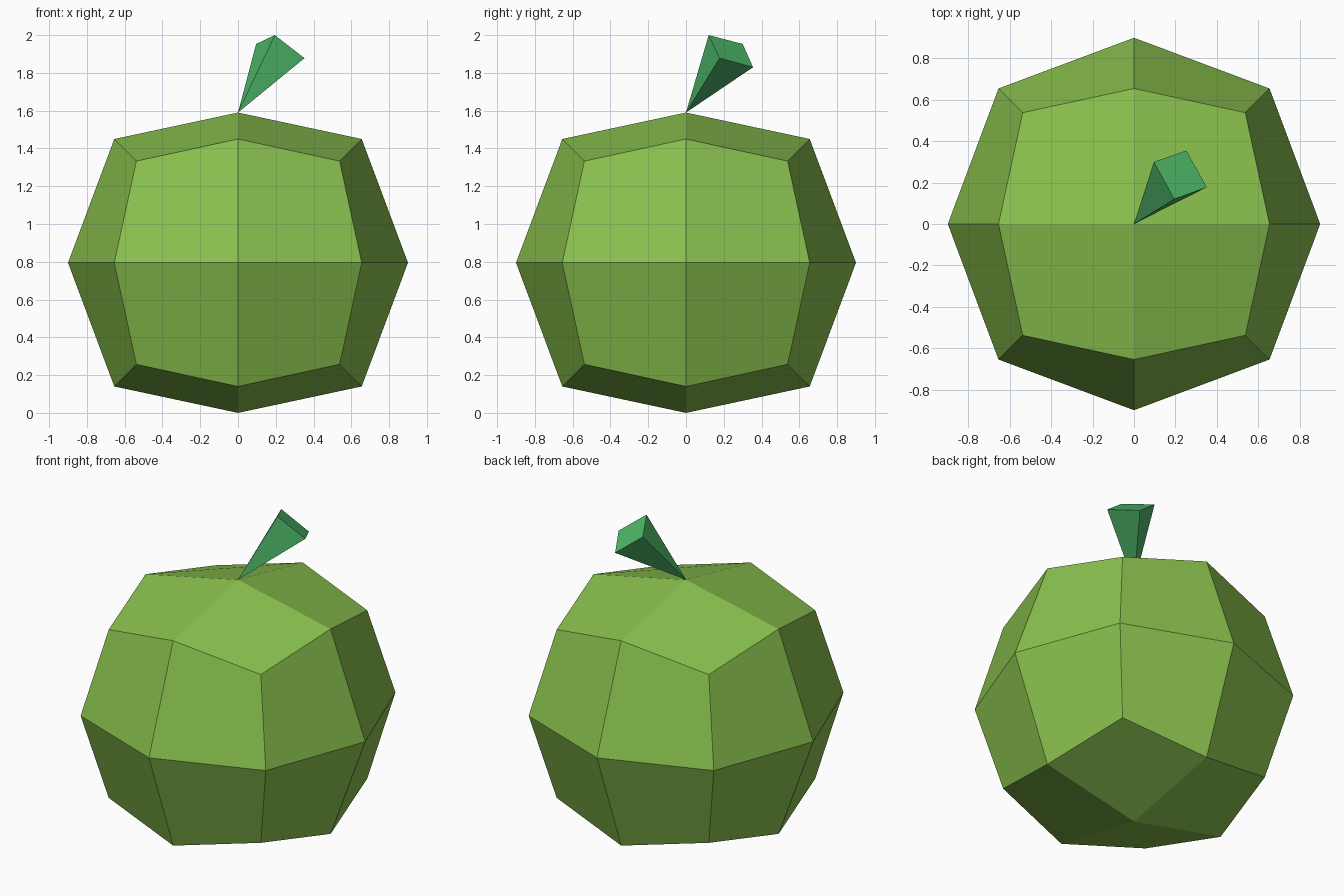
import bpy, bmesh
from mathutils import Vector

if "Cube" in bpy.data.objects:
    bpy.data.objects.remove(bpy.data.objects["Cube"])


def material(name, rgb):
    m = bpy.data.materials.new(name)
    m.diffuse_color = (*rgb, 1)
    m.use_nodes = True
    m.node_tree.nodes["Principled BSDF"].inputs["Base Color"].default_value = m.diffuse_color
    return m


def finish(bm, name, mat):
    bmesh.ops.recalc_face_normals(bm, faces=bm.faces)
    mesh = bpy.data.meshes.new(name)
    bm.to_mesh(mesh)
    bm.free()
    mesh.materials.append(mat)
    obj = bpy.data.objects.new(name, mesh)
    bpy.context.collection.objects.link(obj)
    return obj


# Fruit: cube split 2x2 per side, rounded into a ball with flattened poles
MID = 0.795
bm = bmesh.new()
bmesh.ops.create_cube(bm, size=2)
bmesh.ops.subdivide_edges(bm, edges=bm.edges[:], cuts=1, use_grid_fill=True)
reach = {1: 0.90, 2: 0.655, 3: 0.538}  # face centre, edge middle, corner
for v in bm.verts:
    signs = Vector([round(c) for c in v.co])
    v.co = signs * reach[int(sum(abs(c) for c in signs))]
    v.co.z = max(-MID, min(MID, v.co.z)) + MID
finish(bm, "fruit_body", material("leaf green", (0.25, 0.53, 0.075)))

# Stem: four-sided, narrowing to a point at the top of the fruit
bm = bmesh.new()
tip = bm.verts.new((0, 0, 1.59))
end = [bm.verts.new(p) for p in ((0.096, 0.30, 1.953), (0.195, 0.12, 2.0),
                                 (0.352, 0.178, 1.878), (0.253, 0.355, 1.83))]
bm.faces.new(end)
for i in range(4):
    bm.faces.new((tip, end[i], end[(i + 1) % 4]))
finish(bm, "stem", material("stem green", (0.075, 0.47, 0.14)))
